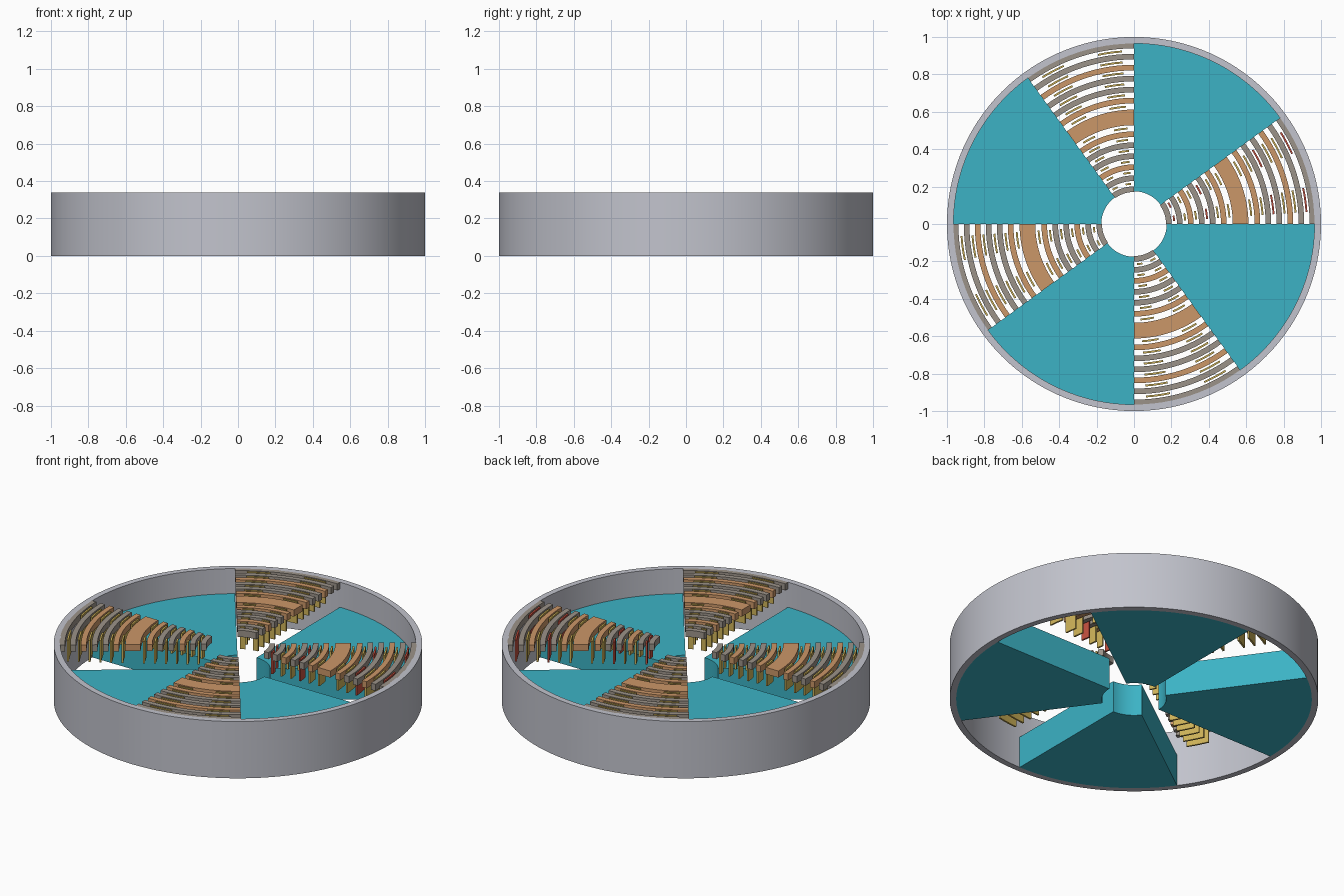
import bpy
import bmesh
from math import radians, sin, cos, ceil

cube = bpy.data.objects.get("Cube")
if cube:
    bpy.data.objects.remove(cube, do_unlink=True)


def material(name, rgb):
    mat = bpy.data.materials.new(name)
    mat.use_nodes = True
    mat.diffuse_color = (*rgb, 1)
    mat.node_tree.nodes["Principled BSDF"].inputs["Base Color"].default_value = (*rgb, 1)
    return mat


SILVER = material("silver", (0.54, 0.55, 0.61))
TEAL = material("teal", (0.045, 0.45, 0.56))
GREY = material("warm grey", (0.33, 0.29, 0.25))
COPPER = material("copper", (0.60, 0.31, 0.14))
GOLD = material("gold", (0.62, 0.45, 0.10))
RED = material("red", (0.55, 0.08, 0.05))


def arc_block(name, pieces, z0, z1, mat):
    """Upright blocks, each bounded by two radii and two angles in degrees."""
    bm = bmesh.new()
    for r0, r1, a0, a1 in pieces:
        full = a1 - a0 >= 360
        n = ceil((a1 - a0) / 3)
        rows = []
        for i in range(n if full else n + 1):
            a = radians(a0 + (a1 - a0) * i / n)
            rows.append([bm.verts.new((r * cos(a), r * sin(a), z))
                         for r, z in ((r0, z0), (r1, z0), (r1, z1), (r0, z1))])
        for i in range(n):
            p, q = rows[i], rows[(i + 1) % len(rows)]
            for k in range(4):
                m = (k + 1) % 4
                bm.faces.new((p[k], p[m], q[m], q[k]))
        if not full:
            bm.faces.new(rows[0])
            bm.faces.new(rows[-1][::-1])
    bmesh.ops.recalc_face_normals(bm, faces=bm.faces)
    mesh = bpy.data.meshes.new(name)
    bm.to_mesh(mesh)
    bm.free()
    mesh.materials.append(mat)
    obj = bpy.data.objects.new(name, mesh)
    bpy.context.collection.objects.link(obj)
    bpy.ops.object.select_all(action="DESELECT")
    obj.select_set(True)
    bpy.context.view_layer.objects.active = obj
    bpy.ops.object.shade_smooth_by_angle(angle=radians(30))
    return obj


HEIGHT = 0.34
INNER, OUTER = 0.175, 0.965
GAP = 36      # angle of each open sector
PITCH = 0.0588

# Outer rim
arc_block("outer_rim", [(OUTER, 1.0, 0, 360)], 0, HEIGHT, SILVER)

# Bars mirror about one wide bar: every third one is copper
MID = 0.57
half = [(MID + 0.09 + PITCH * i, i % 3 == 0) for i in range(6)]
bars = [(2 * MID - r, c) for r, c in reversed(half)] + [(MID, True)] + half

for quarter in range(4):
    start = 90 * quarter
    tag = f"_{quarter + 1}"

    # Solid wedge that fills the rest of the quarter
    arc_block("wedge" + tag, [(INNER, OUTER, start + GAP, start + 90)], 0, 0.19, TEAL)

    # Curved bars
    for label, copper, mat in (("grey_bars", False, GREY), ("copper_bars", True, COPPER)):
        pieces = []
        for r, c in bars:
            if c == copper:
                w = 0.042 if r == MID else 0.015
                pieces.append((r - w, r + w, start, start + GAP))
        arc_block(label + tag, pieces, 0.30, HEIGHT, mat)

    # Two hanging plates in each slot between bars
    plates = {False: [], True: []}
    for (ra, ca), (rb, cb) in zip(bars, bars[1:]):
        r = (ra + rb) / 2
        if ra == MID:
            r += 0.0135
        elif rb == MID:
            r -= 0.0135
        is_red = quarter == 0 and not ca and not cb
        for a in (4, 24):
            plates[is_red].append((r - 0.005, r + 0.005, start + a, start + a + 8))
    arc_block("gold_plates" + tag, plates[False], 0.21, HEIGHT, GOLD)
    if plates[True]:
        arc_block("red_plates" + tag, plates[True], 0.21, HEIGHT, RED)
